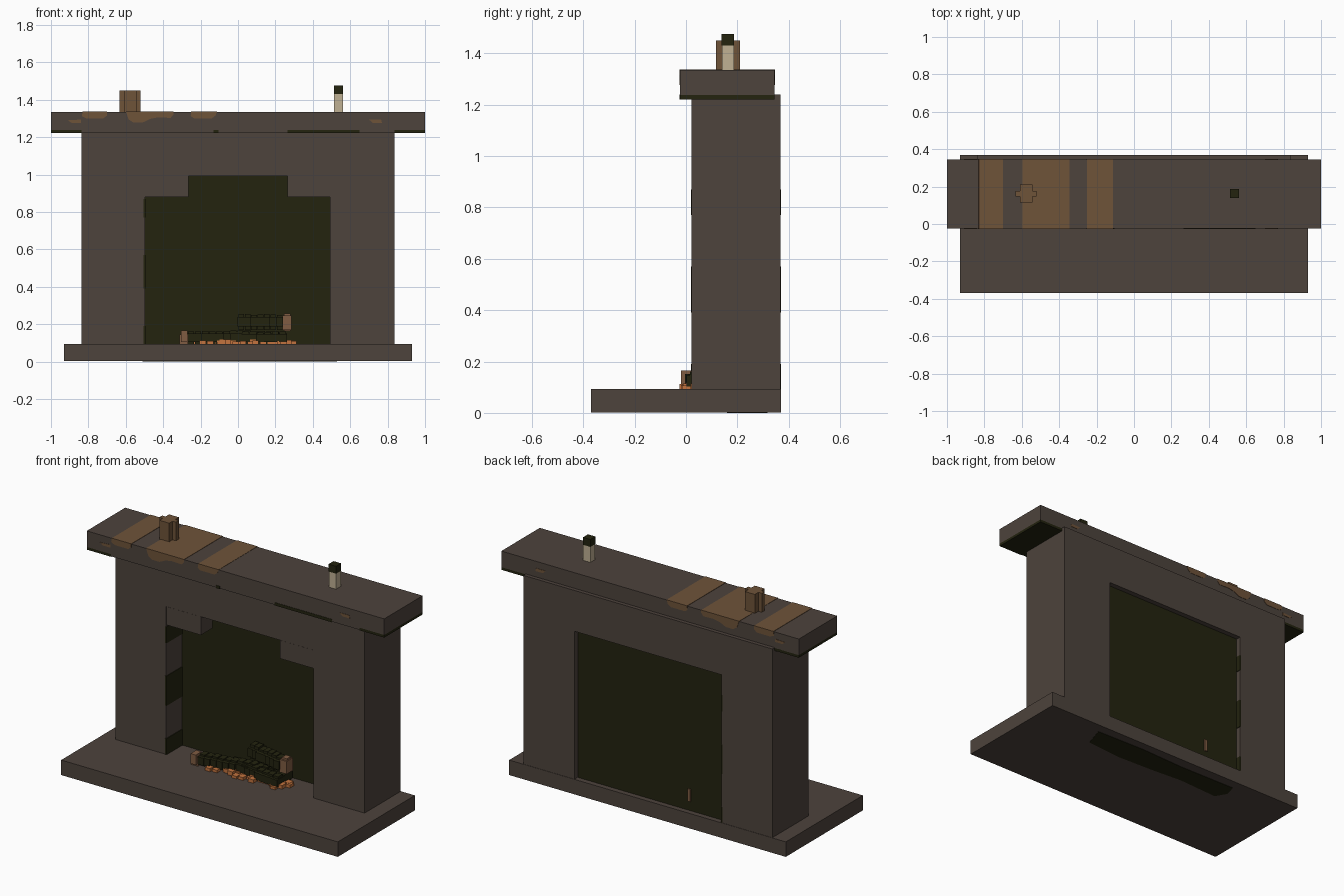
import bpy, bmesh, random
from mathutils import Vector

random.seed(4)
cube = bpy.data.objects.get("Cube")
if cube:
    bpy.data.objects.remove(cube, do_unlink=True)


def material(name, rgb):
    lin = [((c / 255 + 0.055) / 1.055) ** 2.4 for c in rgb] + [1.0]
    m = bpy.data.materials.new(name)
    m.use_nodes = True
    m.diffuse_color = lin
    m.node_tree.nodes["Principled BSDF"].inputs["Base Color"].default_value = lin
    return m


STONE = material("stone", (77, 67, 60))
SOOT = material("soot", (35, 35, 15))
BROWN = material("worn_wood", (110, 83, 57))
BARK = material("log_end", (128, 92, 66))
EMBER = material("ember", (196, 116, 62))
WAX = material("wax", (192, 177, 148))


def finish(name, bm, mats):
    bmesh.ops.recalc_face_normals(bm, faces=bm.faces)
    me = bpy.data.meshes.new(name)
    bm.to_mesh(me)
    bm.free()
    for m in mats:
        me.materials.append(m)
    ob = bpy.data.objects.new(name, me)
    bpy.context.collection.objects.link(ob)
    return ob


def boxes(name, mat, *extents):
    """One mesh of boxes, each given as (x0, x1, y0, y1, z0, z1)."""
    bm = bmesh.new()
    for x0, x1, y0, y1, z0, z1 in extents:
        vs = bmesh.ops.create_cube(bm, size=1)["verts"]
        for v in vs:
            v.co = Vector((x1 if v.co.x > 0 else x0,
                           y1 if v.co.y > 0 else y0,
                           z1 if v.co.z > 0 else z0))
    return finish(name, bm, [mat])


def prism(name, mat, profile, y0, y1):
    """Extrude an x-z outline from y0 to y1."""
    bm = bmesh.new()
    face = bm.faces.new([bm.verts.new((x, y0, z)) for x, z in profile])
    ext = bmesh.ops.extrude_face_region(bm, geom=[face])["geom"]
    bmesh.ops.translate(bm, vec=(0, y1 - y0, 0),
                        verts=[g for g in ext if isinstance(g, bmesh.types.BMVert)])
    return finish(name, bm, [mat])


# Hearth slab and the arch-shaped surround
boxes("hearth", STONE, (-.93, .93, -.37, .37, 0.002, .093))
prism("surround", STONE,
      [(-.838, .09), (-.498, .09), (-.498, .992), (.492, .992), (.492, .09),
       (.836, .09), (.836, 1.24), (-.838, 1.24)], .022, .368)
boxes("opening_corner_blocks", STONE,
      (-.497, -.265, .023, .135, .88, .991), (.265, .491, .023, .135, .88, .991))

# Sooty fireback, jamb bands and the stain under the hearth
boxes("fireback", SOOT, (-.497, .491, .172, .338, .09, .991))
boxes("jamb_soot", SOOT, *[(-.504, -.494, .02, .369, a, b)
                           for a, b in ((.093, .19), (.39, .57), (.77, .87))])
bm = bmesh.new()
stain = [(.53, .31), (.2, .318), (-.1, .305), (-.49, .31), (-.51, .24), (-.47, .17),
         (-.2, .185), (.0, .17), (.25, .16), (.49, .18)]
bm.faces.new([bm.verts.new((x, y, 0)) for x, y in stain])
bmesh.ops.extrude_face_region(bm, geom=bm.faces[:])
bm.verts.ensure_lookup_table()
for v in bm.verts[len(stain):]:
    v.co.z = .004
finish("hearth_stain", bm, [SOOT])

# Mantel shelf with sooty underside
mantel = boxes("mantel", STONE, (-1, 1, -.024, .345, 1.237, 1.335),
               (-.838, .836, -.024, .03, 1.224, 1.238))
mantel.data.materials.append(SOOT)
for p in mantel.data.polygons:
    if p.normal.z < -.9:
        p.material_index = 1
boxes("mantel_soot", SOOT,
      (-1, -.836, -.024, .345, 1.221, 1.238), (.834, 1, -.024, .345, 1.221, 1.238),
      (.265, .65, -.026, .03, 1.221, 1.239), (-.13, -.105, -.026, .02, 1.221, 1.238))

# Worn streaks that run across the shelf and down both edges
T = 1.337
streaks = [
    [(-.83, T), (-.835, 1.312), (-.81, 1.30), (-.72, 1.30), (-.70, 1.315), (-.70, T)],
    [(-.60, T), (-.585, 1.295), (-.56, 1.278), (-.51, 1.278), (-.47, 1.297),
     (-.43, 1.305), (-.36, 1.303), (-.345, 1.32), (-.345, T)],
    [(-.25, T), (-.253, 1.312), (-.235, 1.30), (-.14, 1.30), (-.12, 1.315), (-.112, T)],
    [(-.91, 1.29), (-.89, 1.276), (-.84, 1.276), (-.84, 1.294)],
    [(.70, 1.294), (.72, 1.276), (.77, 1.276), (.765, 1.294)],
]
for i, s in enumerate(streaks):
    prism("worn_streak_%d" % (i + 1), BROWN, s, -.026, .347)

# Shelf ornaments
boxes("wooden_ornament", BROWN,
      (-.61, -.544, .116, .21, 1.335, 1.45), (-.633, -.521, .148, .176, 1.335, 1.45))
boxes("candle", WAX, (.513, .561, .14, .186, 1.335, 1.43))
boxes("candle_top", SOOT, (.512, .562, .139, .187, 1.43, 1.475))


# Charred logs made of staggered chunks
def log(name, a, b, n, r):
    a, b = Vector(a), Vector(b)
    parts = []
    half = abs(b.x - a.x) / n * .55
    for i in range(n):
        c = a.lerp(b, (i + .5) / n)
        j = random.uniform(-.007, .002)
        parts.append((c.x - half, c.x + half, c.y - r + j, c.y + r + j, c.z - r * .6, c.z + r * .6))
        parts.append((c.x - half * .8, c.x + half * .8, c.y - r * .6, c.y + r * .6,
                      c.z - r, c.z + r + j))
    boxes(name, SOOT, *parts)


log("lower_log", (-.27, .035, .128), (.26, .12, .128), 14, .038)
log("front_log", (-.1, .09, .125), (.26, .035, .125), 9, .036)
log("upper_log", (0, .14, .212), (.24, .09, .212), 7, .042)
boxes("log_ends", BARK,
      (-.312, -.266, -.005, .05, .093, .145), (-.305, -.27, -.02, .035, .105, .166),
      (.238, .285, .06, .12, .168, .245), (.245, .28, .07, .11, .163, .256),
      (-.27, -.25, .30, .345, .15, .225))

# Scattered glowing embers
embers = []
for i in range(42):
    x = -.255 + .55 * i / 41
    y = random.choice((.0, .035, .07, .11)) + random.uniform(-.01, .02)
    h = random.uniform(.014, .027)
    embers.append((x - .017, x + .017, y - .018, y + .022, .092, .092 + h))
boxes("embers", EMBER, *embers)
